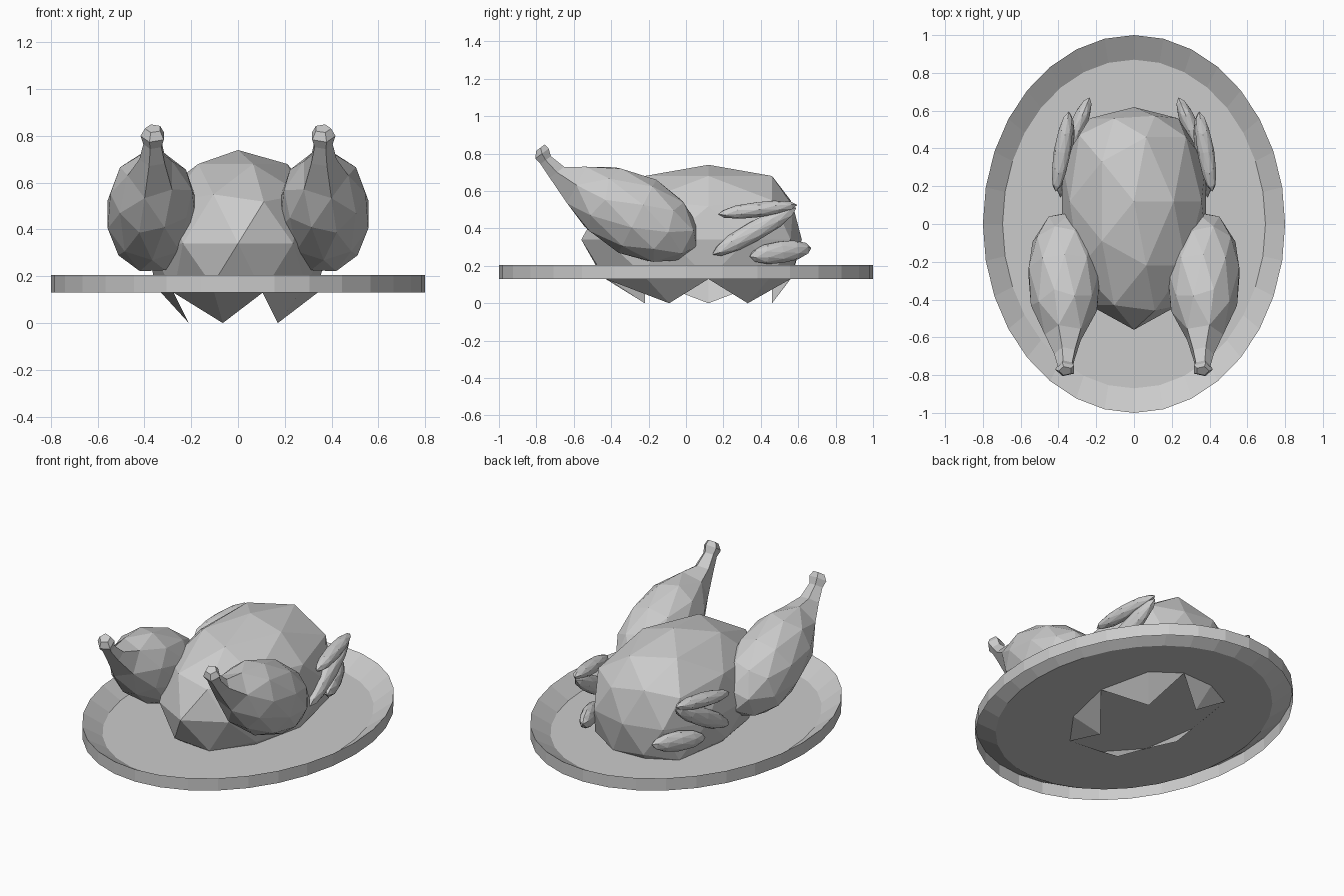
import bpy, bmesh
from math import sin, cos, pi
from mathutils import Vector, Matrix

if "Cube" in bpy.data.objects:
    bpy.data.objects.remove(bpy.data.objects["Cube"])


def finish(bm, name, mirror=False):
    bmesh.ops.recalc_face_normals(bm, faces=bm.faces)
    me = bpy.data.meshes.new(name)
    bm.to_mesh(me)
    bm.free()
    ob = bpy.data.objects.new(name, me)
    bpy.context.collection.objects.link(ob)
    if mirror:
        ob.modifiers.new("mirror", "MIRROR").use_mirror_merge = False
    return ob


def ico():
    bm = bmesh.new()
    bmesh.ops.create_icosphere(bm, subdivisions=2, radius=1)
    return bm


# Platter: outer wall, sloping rim and sunken floor
bm = bmesh.new()
rings = []
for s, z in ((1, 0.13), (1, 0.205), (0.87, 0.13)):
    rings.append([bm.verts.new((0.8 * s * sin(2 * pi * i / 32), s * cos(2 * pi * i / 32), z))
                  for i in range(32)])
for a, b in zip(rings, rings[1:]):
    for i in range(32):
        j = (i + 1) % 32
        bm.faces.new((a[i], a[j], b[j], b[i]))
bm.faces.new(rings[-1])
finish(bm, "platter")

# Body: faceted ball, open underneath, squashed at the back
bm = ico()
low = [f for f in bm.faces if sum(v.co.z < -0.8 for v in f.verts) > 1]
bmesh.ops.delete(bm, geom=low, context="FACES")
for v in bm.verts:
    y = 0.12 + 0.68 * v.co.y
    if y > 0.465:
        y = 0.465 + (y - 0.465) * 0.46
    v.co = (0.4 * v.co.x, y, 0.34 + 0.4 * v.co.z)
finish(bm, "body")

# Drumsticks: stretched ball along a tilted axis, with a bone drawn out of its tip
bm = ico()
bm.verts.ensure_lookup_table()
bm.verts.remove(max(bm.verts, key=lambda v: v.co.z))
ring = [v for v in bm.verts if v.co.z > 0.8]
ring.sort(key=lambda v: Vector((1, 0)).angle_signed(v.co.xy))
dirs = [v.co.xy.normalized() for v in ring]
d, up = Vector((0, -0.89, 0.456)), Vector((0, 0.456, 0.89))
for v in bm.verts:
    x, y, z = v.co
    v.co = (Vector((0.367, -0.26, 0.465)) + Vector((0.2 * x, 0, 0)) + up * 0.22 * y
            + d * z * (0.43 if z > 0 else 0.355))
bone_up = Vector((0, 0.8, 0.6))
for y, z, r in ((-0.69, 0.70, 0.06), (-0.75, 0.765, 0.043), (-0.77, 0.80, 0.055), (-0.778, 0.832, 0.036)):
    new = [bm.verts.new(Vector((0.362 + r * q.x, y, z)) + bone_up * r * 0.85 * q.y) for q in dirs]
    for i in range(5):
        j = (i + 1) % 5
        bm.faces.new((ring[i], ring[j], new[j], new[i]))
    ring = new
bm.faces.new(ring)
finish(bm, "drumsticks", True)


# Wings: three spindle lobes, folded
def lobe(name, a, b, rx, rz):
    a, b = Vector(a), Vector(b)
    bm = ico()
    axis = b - a
    rot = axis.to_track_quat("Z", "X").to_matrix().to_4x4()
    bm.transform(Matrix.Translation((a + b) / 2) @ rot @ Matrix.Diagonal((rz, rx, axis.length / 2, 1)))
    finish(bm, name, True)


lobe("wing_upper", (0.415, 0.17, 0.475), (0.345, 0.595, 0.525), 0.045, 0.042)
lobe("wing_middle", (0.39, 0.14, 0.26), (0.34, 0.59, 0.51), 0.045, 0.055)
lobe("wing_tip", (0.37, 0.34, 0.25), (0.235, 0.67, 0.295), 0.045, 0.06)
